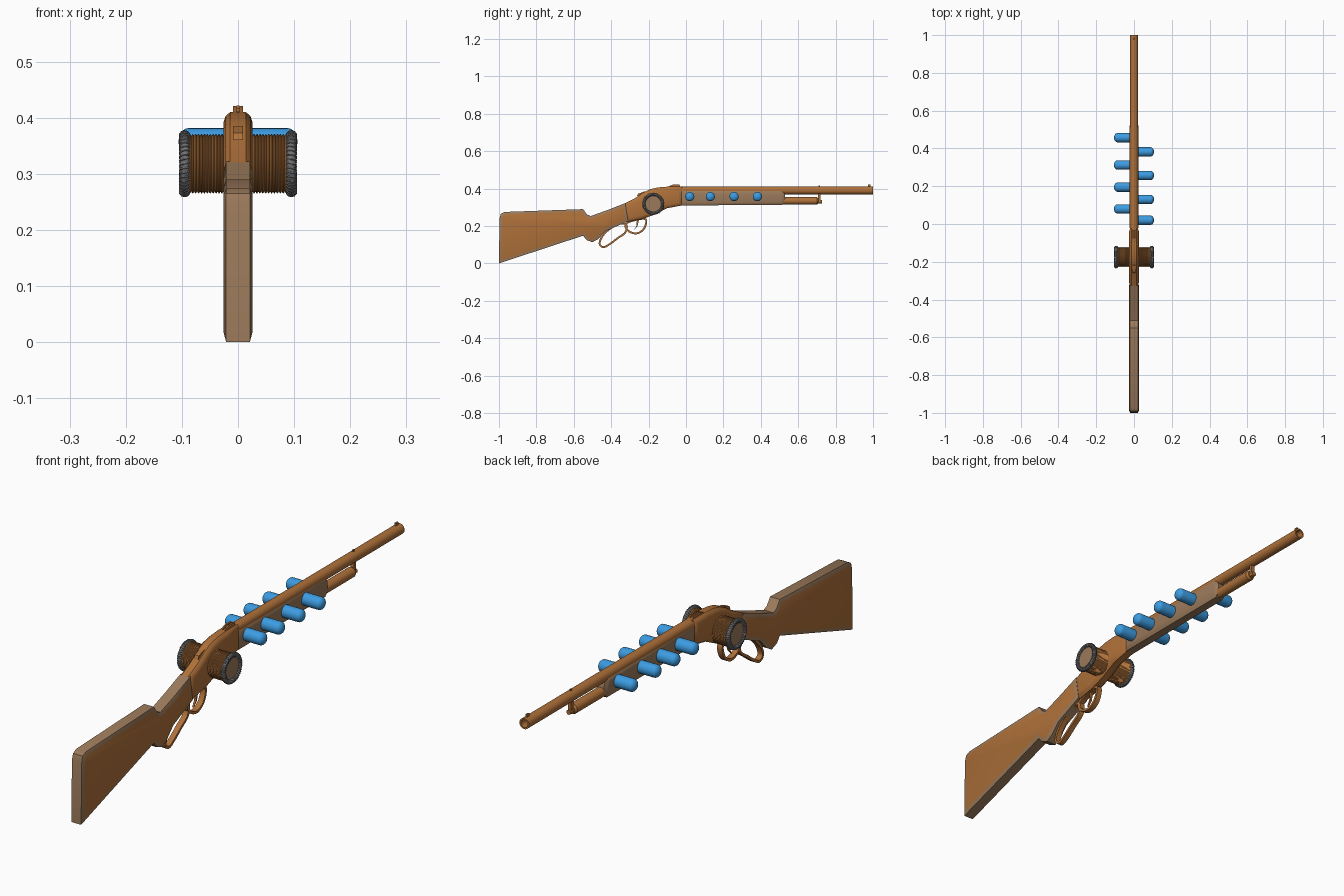
import bpy, bmesh, math
from mathutils import Vector

if "Cube" in bpy.data.objects:
    bpy.data.objects.remove(bpy.data.objects["Cube"])


def mat(name, rgb):
    m = bpy.data.materials.new(name)
    m.diffuse_color = (*rgb, 1)
    m.use_nodes = True
    m.node_tree.nodes["Principled BSDF"].inputs["Base Color"].default_value = m.diffuse_color
    return m


COPPER = mat("copper brown", (0.43, 0.165, 0.042))
WOOD = mat("grey brown wood", (0.33, 0.195, 0.105))
BLUE = mat("blue", (0.045, 0.33, 0.75))
GREY = mat("dark grey wire", (0.17, 0.17, 0.17))


def finish(bm, name, mats):
    me = bpy.data.meshes.new(name)
    bm.to_mesh(me)
    bm.free()
    ob = bpy.data.objects.new(name, me)
    bpy.context.collection.objects.link(ob)
    for m in mats:
        me.materials.append(m)
    return ob


def prism(name, pts, half, mats, insets=(), x=0):
    """Extrude a side profile (y, z) across x, with stepped insets as bevels."""
    bm = bmesh.new()
    a = bm.faces.new([bm.verts.new((x - half, y, z)) for y, z in pts])
    r = bmesh.ops.extrude_face_region(bm, geom=[a], use_keep_orig=True)
    b = [g for g in r["geom"] if isinstance(g, bmesh.types.BMFace)][0]
    for v in b.verts:
        v.co.x = x + half
    bmesh.ops.recalc_face_normals(bm, faces=bm.faces[:])
    for t, d in insets:
        bmesh.ops.inset_individual(bm, faces=[a, b], thickness=t, depth=d,
                                   use_even_offset=True)
    if len(mats) > 1:
        a.material_index = b.material_index = 1
    return finish(bm, name, mats)


def box(name, x, y, z, sx, sy, sz, m):
    return prism(name, [(y - sy, z - sz), (y + sy, z - sz), (y + sy, z + sz), (y - sy, z + sz)],
                 sx, [m], x=x)


def lathe(name, prof, axis, centre, m, n=24):
    """Revolve (distance along axis, radius) pairs around the x or y axis."""
    bm = bmesh.new()
    rings = []
    for t, r in prof:
        ring = []
        for i in range(n):
            a = 2 * math.pi * i / n
            c, s = r * math.cos(a), r * math.sin(a)
            co = Vector((t, c, s) if axis == "x" else (c, t, s))
            ring.append(bm.verts.new(co + Vector(centre)))
        rings.append(ring)
    for p, q in zip(rings, rings[1:]):
        for i in range(n):
            j = (i + 1) % n
            bm.faces.new((p[i], p[j], q[j], q[i]))
    bmesh.ops.remove_doubles(bm, verts=bm.verts[:], dist=1e-5)
    bmesh.ops.recalc_face_normals(bm, faces=bm.faces[:])
    return finish(bm, name, [m])


def smooth_loop(pts, steps=6):
    """Closed Catmull-Rom curve through the points."""
    P = [Vector(p) for p in pts]
    n, out = len(P), []
    for i in range(n):
        a, b, c, d = (P[(i + k - 1) % n] for k in range(4))
        for s in range(steps):
            t = s / steps
            out.append(0.5 * (2 * b + (c - a) * t + (2 * a - 5 * b + 4 * c - d) * t * t
                              + (3 * b - a - 3 * c + d) * t ** 3))
    return out


def strap(name, pts, half, thick, m):
    """Flat strap with a rectangular section following a closed loop in y, z."""
    path = smooth_loop(pts)
    n = len(path)
    bm = bmesh.new()
    rings = []
    for i, p in enumerate(path):
        t = (path[(i + 1) % n] - path[i - 1]).normalized()
        o = Vector((-t.y, t.x)) * thick
        rings.append([bm.verts.new((sx * half, p.x + so * o.x, p.y + so * o.y))
                      for sx, so in ((-1, -1), (1, -1), (1, 1), (-1, 1))])
    for i in range(n):
        p, q = rings[i], rings[(i + 1) % n]
        for k in range(4):
            j = (k + 1) % 4
            bm.faces.new((p[k], p[j], q[j], q[k]))
    bmesh.ops.recalc_face_normals(bm, faces=bm.faces[:])
    return finish(bm, name, [m])


def wire(name, pts, radius, m):
    cu = bpy.data.curves.new(name, "CURVE")
    cu.dimensions = "3D"
    cu.bevel_depth, cu.bevel_resolution = radius, 1
    sp = cu.splines.new("POLY")
    sp.points.add(len(pts) - 1)
    for p, co in zip(sp.points, pts):
        p.co = (*co, 1)
    sp.use_cyclic_u = True
    ob = bpy.data.objects.new(name, cu)
    bpy.context.collection.objects.link(ob)
    cu.materials.append(m)
    bpy.ops.object.select_all(action="DESELECT")
    ob.select_set(True)
    bpy.context.view_layer.objects.active = ob
    bpy.ops.object.convert(target="MESH")


# Shoulder stock: grey-brown rim with copper-brown side panels
prism("stock", [(-1, 0), (-0.55, 0.148), (-0.532, 0.125), (-0.5, 0.113), (-0.47, 0.13),
                (-0.43, 0.172), (-0.31, 0.225), (-0.325, 0.322), (-0.42, 0.285),
                (-0.51, 0.253), (-0.53, 0.262), (-0.55, 0.29), (-0.97, 0.275),
                (-0.99, 0.265), (-0.997, 0.24)],
      0.021, [WOOD, COPPER], [(0.013, 0.005)])

# Receiver
prism("receiver", [(-0.33, 0.32), (-0.315, 0.222), (-0.23, 0.238), (-0.17, 0.26),
                   (-0.10, 0.295), (-0.02, 0.31), (-0.02, 0.41), (-0.10, 0.41),
                   (-0.15, 0.406), (-0.19, 0.397), (-0.225, 0.38), (-0.27, 0.35)],
      0.014, [COPPER], [(0.007, 0.008), (0.012, 0.004)])
prism("hammer", [(-0.24, 0.36), (-0.20, 0.37), (-0.22, 0.385), (-0.255, 0.373), (-0.262, 0.36)],
      0.009, [COPPER])
prism("trigger", [(-0.25, 0.235), (-0.262, 0.235), (-0.266, 0.2), (-0.278, 0.178), (-0.26, 0.198)],
      0.004, [COPPER])

# Lever: trigger guard and finger loop
strap("trigger_guard", [(-0.215, 0.235), (-0.225, 0.185), (-0.265, 0.16), (-0.31, 0.175),
                        (-0.322, 0.21), (-0.27, 0.232)], 0.011, 0.005, COPPER)
strap("lever_loop", [(-0.318, 0.205), (-0.325, 0.165), (-0.365, 0.135), (-0.405, 0.105),
                     (-0.44, 0.087), (-0.462, 0.105), (-0.445, 0.148), (-0.40, 0.19),
                     (-0.35, 0.212)], 0.011, 0.005, COPPER)

# Barrel with open muzzle, magazine tube and clamp
lathe("barrel", [(-0.05, 0), (-0.05, 0.021), (1, 0.021), (1, 0.015), (0.8, 0.015), (0.8, 0)],
      "y", (0, 0, 0.39), COPPER, 32)
lathe("magazine_tube", [(0.45, 0), (0.45, 0.02), (0.70, 0.02), (0.708, 0.014), (0.708, 0)],
      "y", (0, 0, 0.334), COPPER, 32)
box("tube_clamp", 0, 0.713, 0.352, 0.007, 0.007, 0.03, COPPER)
lathe("clamp_pin", [(0.69, 0), (0.69, 0.009), (0.727, 0.009), (0.727, 0)],
      "y", (0, 0, 0.33), COPPER, 16)

# Forearm
prism("forearm", [(-0.03, 0.31), (0.515, 0.312), (0.53, 0.33), (0.53, 0.365),
                  (0.515, 0.392), (-0.03, 0.392)],
      0.017, [WOOD], [(0.010, 0.006), (0.008, 0.002)])

# Sights
box("front_sight", 0, 0.98, 0.413, 0.003, 0.007, 0.009, COPPER)
box("clamp_bead", 0, 0.713, 0.411, 0.003, 0.004, 0.006, COPPER)
for s, side in ((1, "right"), (-1, "left")):
    prism("rear_sight_" + side, [(-0.11, 0.405), (-0.03, 0.405), (-0.035, 0.421),
                                 (-0.07, 0.421)], 0.003, [COPPER], x=s * 0.006)

# Blue capsules, staggered on the two sides
for s, side, ys in ((1, "right", (0.02, 0.13, 0.257, 0.382)),
                    (-1, "left", (0.08, 0.195, 0.312, 0.457))):
    for i, y in enumerate(ys):
        prof = [(s * 0.015, 0), (s * 0.015, 0.0245), (s * 0.088, 0.0245)]
        prof += [(s * (0.088 + 0.018 * math.sin(a)), 0.0245 * math.cos(a))
                 for a in (k * math.pi / 12 for k in range(1, 7))]
        lathe(f"capsule_{side}_{i + 1}", prof, "x", (0, y, 0.357), BLUE, 20)

# Coil spools on both sides of the receiver
CY, CZ = -0.175, 0.318
for s, side in ((1, "right"), (-1, "left")):
    prof = [(s * 0.02, 0), (s * 0.02, 0.05)]
    for k in range(12):
        for j in range(5):
            prof.append((s * (0.026 + (k + j / 5) * 0.0052),
                         0.0495 + 0.0035 * math.sin(math.pi * j / 5)))
    prof += [(s * 0.0885, 0.049), (s * 0.0885, 0)]
    lathe("coil_" + side, prof, "x", (0, CY, CZ), COPPER, 32)
    lathe("spool_cap_" + side, [(s * 0.086, 0), (s * 0.086, 0.046), (s * 0.096, 0.046),
                                (s * 0.096, 0)], "x", (0, CY, CZ), WOOD, 32)
    # grey ring: solid core with wire wound around it
    core = [(s * (0.095 + 0.0085 * math.sin(a)), 0.0505 + 0.0075 * math.cos(a))
            for a in (2 * math.pi * k / 12 for k in range(13))]
    lathe("ring_core_" + side, core, "x", (0, CY, CZ), GREY, 40)
    pts = []
    turns, per = 44, 10
    for k in range(turns * per):
        a, b = 2 * math.pi * k / (turns * per), 2 * math.pi * k / per
        r = 0.0505 + 0.0075 * math.cos(b)
        pts.append((s * (0.095 + 0.0085 * math.sin(b)),
                    CY + r * math.cos(a), CZ + r * math.sin(a)))
    wire("ring_winding_" + side, pts, 0.002, GREY)

# Smooth shading with sharp edges kept
bpy.ops.object.select_all(action="SELECT")
bpy.context.view_layer.objects.active = bpy.data.objects["stock"]
bpy.ops.object.shade_smooth_by_angle(angle=math.radians(35))
